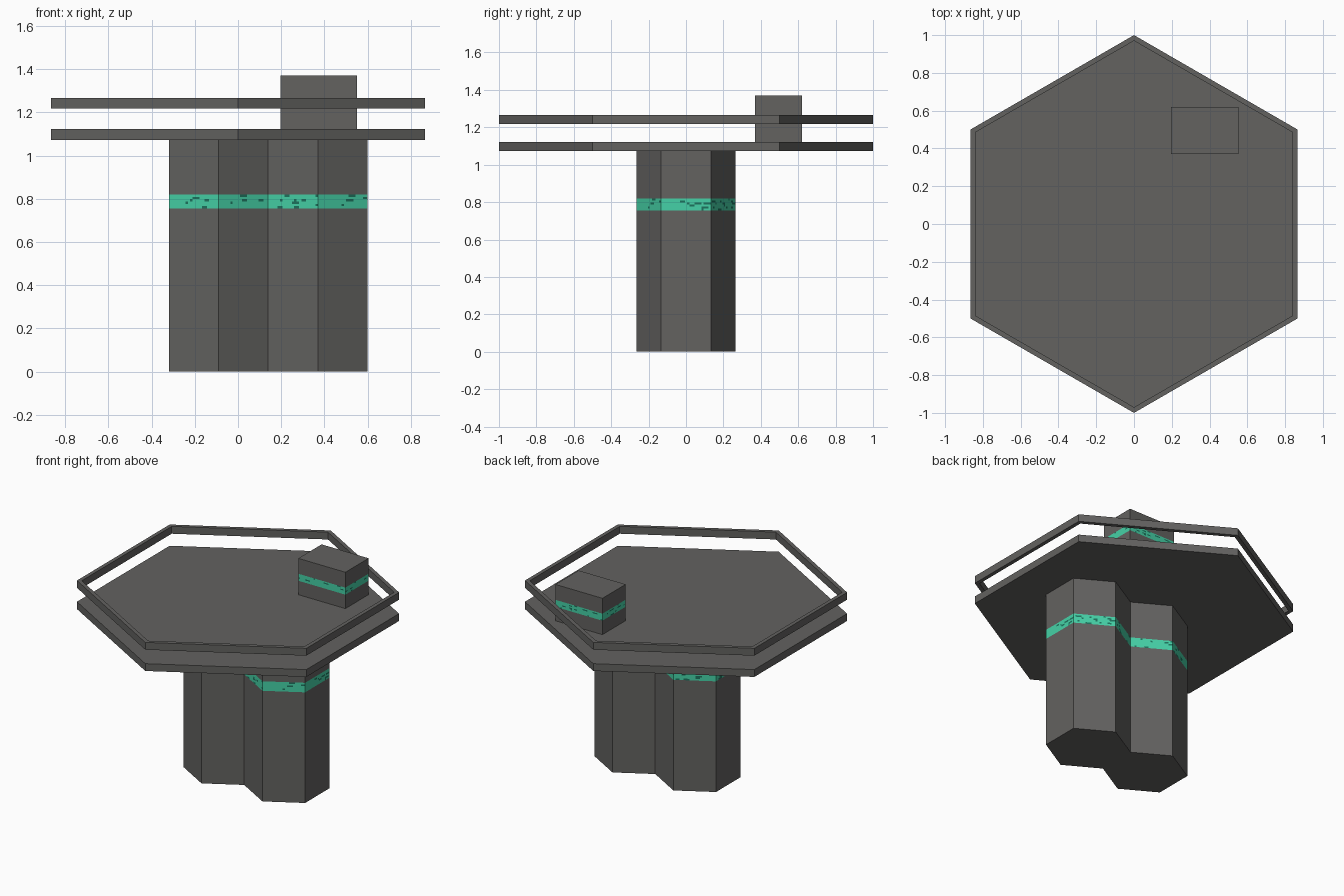
import bpy, bmesh, math, random
from mathutils import Vector

if "Cube" in bpy.data.objects:
    bpy.data.objects.remove(bpy.data.objects["Cube"])

random.seed(4)


def material(name, rgb):
    m = bpy.data.materials.new(name)
    m.diffuse_color = (*rgb, 1.0)
    m.use_nodes = True
    m.node_tree.nodes["Principled BSDF"].inputs["Base Color"].default_value = m.diffuse_color
    return m


GREY = material("dark_grey_stone", (0.125, 0.122, 0.117))
GREEN = material("glowing_green", (0.060, 0.640, 0.385))
TEAL = material("dark_teal_flecks", (0.012, 0.170, 0.110))


def hexagon(radius, cx=0.0):
    """Counter-clockwise hexagon with points along y, starting at the front."""
    return [(cx + radius * math.cos(math.radians(60 * i - 90)),
             radius * math.sin(math.radians(60 * i - 90))) for i in range(6)]


def finish(name, bm):
    bmesh.ops.remove_doubles(bm, verts=bm.verts, dist=1e-5)
    bmesh.ops.recalc_face_normals(bm, faces=bm.faces)
    mesh = bpy.data.meshes.new(name)
    bm.to_mesh(mesh)
    bm.free()
    for m in (GREY, GREEN, TEAL):
        mesh.materials.append(m)
    obj = bpy.data.objects.new(name, mesh)
    bpy.context.collection.objects.link(obj)
    return obj


def prism(name, outline, z0, z1):
    bm = bmesh.new()
    base = bm.faces.new([bm.verts.new((x, y, z0)) for x, y in outline])
    top = bmesh.ops.extrude_face_region(bm, geom=[base], use_keep_orig=True)["geom"]
    bmesh.ops.translate(bm, vec=(0, 0, z1 - z0),
                        verts=[v for v in top if isinstance(v, bmesh.types.BMVert)])
    return finish(name, bm)


def banded_prism(name, outline, z0, z1, band0, band1, cell=0.0125, rows=6):
    """Prism with a flecked green band cut into its sides."""
    bm = bmesh.new()

    def face(points, index=0):
        bm.faces.new([bm.verts.new(p) for p in points]).material_index = index

    face([(x, y, z0) for x, y in reversed(outline)])
    face([(x, y, z1) for x, y in outline])
    for i, a in enumerate(outline):
        a, b = Vector(a), Vector(outline[(i + 1) % len(outline)])
        cols = max(2, round((b - a).length / cell))
        xy = [a.lerp(b, c / cols) for c in range(cols + 1)]
        zs = [band0 + (band1 - band0) * r / rows for r in range(rows + 1)]

        # plain wall below and above the band
        face([(*a, z0), (*b, z0)] + [(*p, band0) for p in reversed(xy)])
        face([(*p, band1) for p in xy] + [(*b, z1), (*a, z1)])

        # short dark dashes inside the band
        for r in range(rows):
            run = 0
            for c in range(cols):
                if run == 0 and random.random() < 0.06:
                    run = random.randint(1, 3)
                face([(*xy[c], zs[r]), (*xy[c + 1], zs[r]),
                      (*xy[c + 1], zs[r + 1]), (*xy[c], zs[r + 1])], 2 if run else 1)
                run = max(0, run - 1)
    return finish(name, bm)


# Twin hexagonal column: two hexagons sharing the wall at x = 0.14
R = 0.265
left, right = hexagon(R, -0.09), hexagon(R, 0.37)
column = [left[0], left[1]] + [right[0], right[1], right[2], right[3]] + \
         [left[2], left[3], left[4], left[5]]
banded_prism("twin_column", column, 0.0, 1.072, 0.755, 0.82)

# Hexagonal deck
prism("deck", hexagon(1.0), 1.072, 1.122)

# Floating rail ring
bm = bmesh.new()
loops = [[bm.verts.new((x, y, z)) for x, y in hexagon(r)]
         for r, z in ((1.0, 1.217), (1.0, 1.267), (0.97, 1.267), (0.97, 1.217))]
for k in range(4):
    p, q = loops[k], loops[(k + 1) % 4]
    for i in range(6):
        j = (i + 1) % 6
        bm.faces.new((p[i], p[j], q[j], q[i]))
finish("rail", bm)

# Console block on the deck
block = [(0.197, 0.37), (0.552, 0.37), (0.552, 0.62), (0.197, 0.62)]
banded_prism("console_block", block, 1.122, 1.37, 1.217, 1.265)
